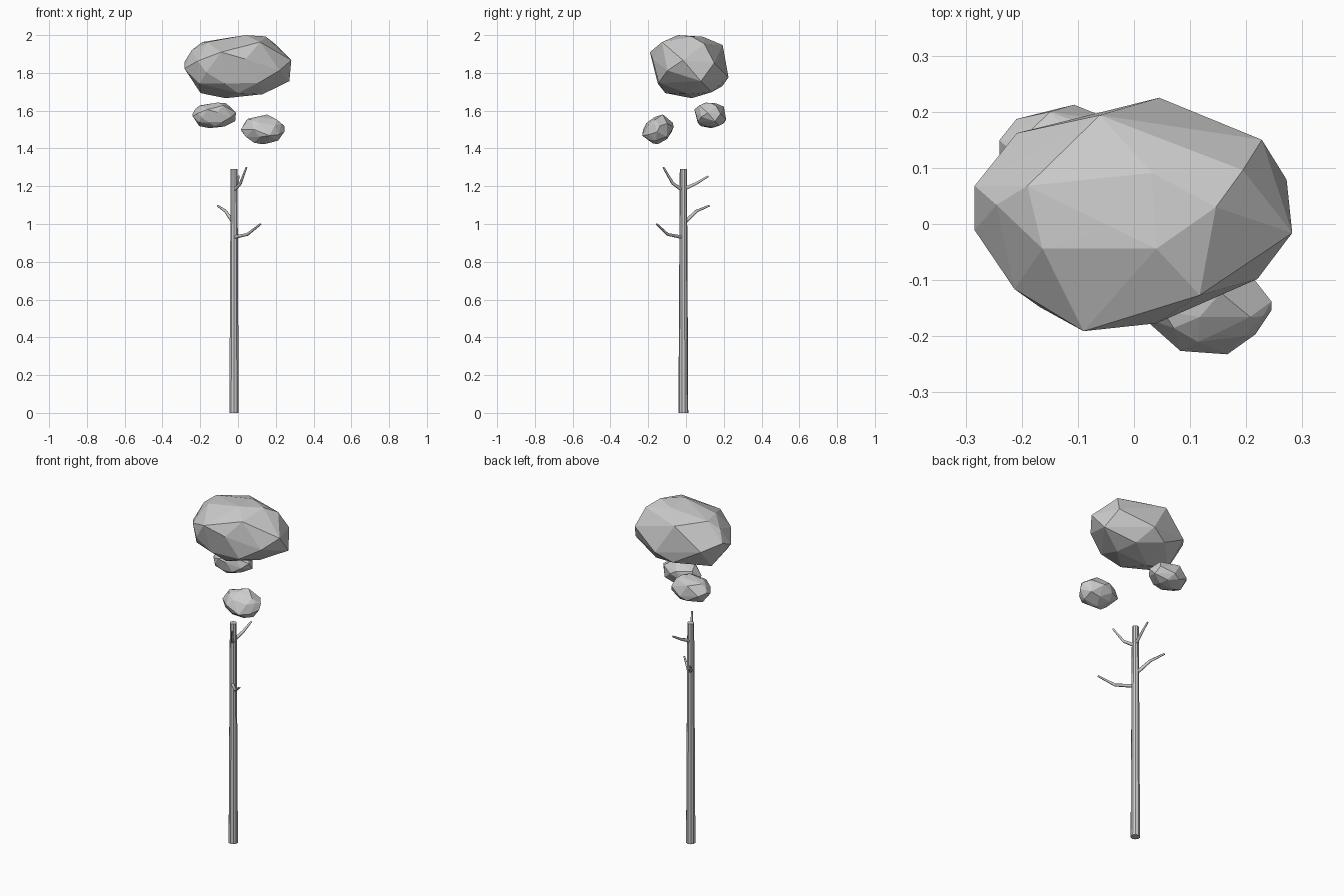
import bpy, bmesh
from mathutils import Vector, Matrix
from math import radians

if "Cube" in bpy.data.objects:
    bpy.data.objects.remove(bpy.data.objects["Cube"])


def hull(name, points):
    """Faceted rock-like lump wrapped around key corner points."""
    bm = bmesh.new()
    for p in points:
        bm.verts.new(p)
    res = bmesh.ops.convex_hull(bm, input=bm.verts[:])
    inner = [v for v in bm.verts if not v.link_faces]
    bmesh.ops.delete(bm, geom=inner, context='VERTS')
    bmesh.ops.recalc_face_normals(bm, faces=bm.faces[:])
    me = bpy.data.meshes.new(name)
    bm.to_mesh(me)
    bm.free()
    ob = bpy.data.objects.new(name, me)
    bpy.context.collection.objects.link(ob)
    return ob


def branch(name, path):
    """Tapered bent twig swept along a short path."""
    cu = bpy.data.curves.new(name, 'CURVE')
    cu.dimensions = '3D'
    cu.bevel_depth = 0.01
    cu.bevel_resolution = 1
    cu.use_fill_caps = True
    sp = cu.splines.new('POLY')
    sp.points.add(len(path) - 1)
    for pt, co, r in zip(sp.points, path, (1.0, 0.8, 0.5)):
        pt.co = (*co, 1)
        pt.radius = r
    ob = bpy.data.objects.new(name, cu)
    bpy.context.collection.objects.link(ob)
    bpy.ops.object.select_all(action='DESELECT')
    ob.select_set(True)
    bpy.context.view_layer.objects.active = ob
    bpy.ops.object.convert(target='MESH')


# Trunk
bpy.ops.mesh.primitive_cone_add(vertices=10, radius1=0.026, radius2=0.019,
                                depth=1.29, location=(-0.021, -0.014, 0.645))
bpy.context.object.name = "trunk"

# Branches
branch("branch_low_front", [(-0.02, -0.02, 0.93), (0.05, -0.098, 0.945), (0.12, -0.156, 1.0)])
branch("branch_mid_back", [(-0.03, 0.0, 1.015), (-0.066, 0.055, 1.068), (-0.108, 0.124, 1.097)])
branch("branch_top_front", [(-0.02, -0.02, 1.18), (0.013, -0.07, 1.215), (0.045, -0.12, 1.3)])
branch("branch_top_back", [(-0.018, 0.0, 1.19), (-0.005, 0.055, 1.215), (0.004, 0.118, 1.253)])

# Foliage shape, as offsets from its middle (top, waist, underside)
LUMP = [Vector(p) for p in [
    (0.04, -0.06, 0.167), (0.146, 0.014, 0.16), (0.194, 0.08, 0.122), (-0.163, -0.06, 0.13),
    (-0.038, -0.023, 0.155), (0.032, 0.075, 0.158), (-0.19, 0.052, 0.13), (-0.061, 0.178, 0.114),
    (-0.245, 0.018, 0.087), (0.117, -0.143, 0.13), (-0.09, -0.207, 0.077), (0.04, -0.193, 0.04),
    (-0.284, 0.052, 0.024), (-0.284, -0.027, -0.01), (-0.213, -0.132, 0.03), (-0.168, -0.164, -0.03),
    (-0.209, 0.146, -0.013), (0.045, 0.209, -0.056), (0.228, 0.134, 0.02), (0.272, 0.063, -0.077),
    (0.282, -0.032, 0.034), (0.22, -0.114, -0.02), (-0.203, -0.11, -0.09), (0.11, -0.16, -0.085),
    (-0.07, -0.165, -0.09), (0.13, 0.0, -0.146), (-0.066, 0.014, -0.167), (-0.198, 0.03, -0.14),
    (0.0, -0.125, -0.14), (0.1, 0.12, -0.135), (-0.05, 0.177, -0.103)]]

# Large crown and a small copy behind
hull("crown_large", [p + Vector((0, 0.016, 1.833)) for p in LUMP])
hull("crown_small_back", [p * 0.405 + Vector((-0.125, 0.128, 1.575)) for p in LUMP])

# Small front crown: mirrored and tipped forward
tip = Matrix.Rotation(radians(40), 3, 'X')
hull("crown_small_front",
     [tip @ Vector((-p.x, p.y, p.z)) * 0.405 + Vector((0.13, -0.148, 1.498)) for p in LUMP])
